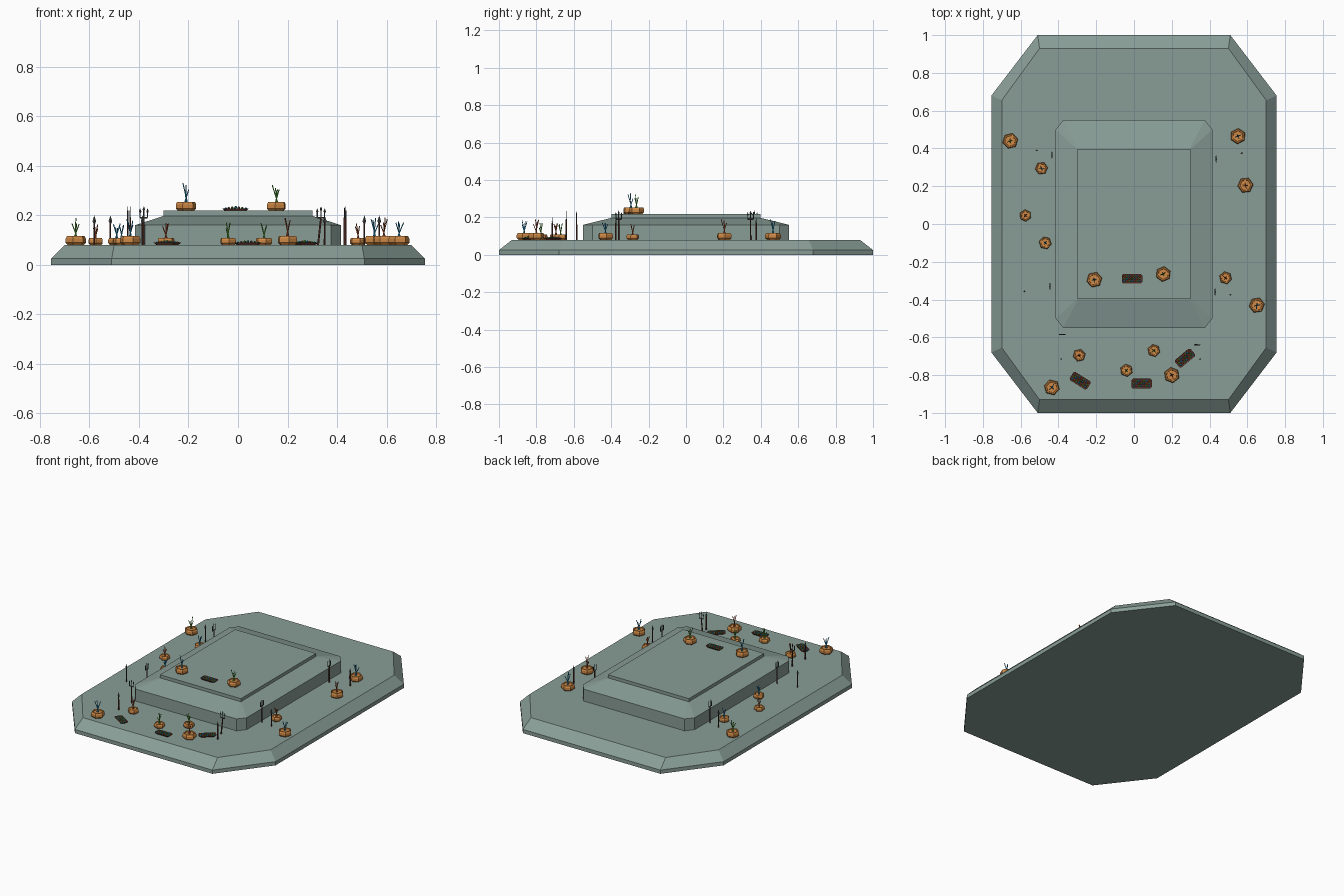
import bpy, bmesh, math, random
from mathutils import Vector, Matrix

if "Cube" in bpy.data.objects:
    bpy.data.objects.remove(bpy.data.objects["Cube"])

random.seed(4)

def mat(name, r, g, b):
    m = bpy.data.materials.new(name)
    m.diffuse_color = (r, g, b, 1)
    m.use_nodes = True
    m.node_tree.nodes["Principled BSDF"].inputs["Base Color"].default_value = m.diffuse_color
    return m

STONE = mat("grey_green_stone", 0.25, 0.34, 0.31)
CLAY = mat("orange_clay", 0.62, 0.25, 0.06)
BLUE = mat("blue", 0.02, 0.28, 0.55)
GREEN = mat("green", 0.10, 0.38, 0.04)
RED = mat("red_orange", 0.45, 0.09, 0.03)
WOOD = mat("dark_wood", 0.11, 0.035, 0.025)
IRON = mat("dark_iron", 0.07, 0.08, 0.08)

def finish(name, bm, mats):
    bmesh.ops.recalc_face_normals(bm, faces=bm.faces)
    me = bpy.data.meshes.new(name)
    bm.to_mesh(me)
    bm.free()
    for m in mats:
        me.materials.append(m)
    ob = bpy.data.objects.new(name, me)
    bpy.context.collection.objects.link(ob)
    return ob

def loft(bm, rings, mi=0):
    """Skin a stack of equal-length point rings and cap both ends."""
    vs = [[bm.verts.new(p) for p in r] for r in rings]
    n = len(vs[0])
    fs = [bm.faces.new(vs[0][::-1]), bm.faces.new(vs[-1])]
    for a, b in zip(vs, vs[1:]):
        for i in range(n):
            fs.append(bm.faces.new((a[i], a[(i + 1) % n], b[(i + 1) % n], b[i])))
    for f in fs:
        f.material_index = mi

def octagon(hx, hy, cx, cy, z):
    """Rectangle with corners cut by cx, cy."""
    return [(hx, -hy + cy, z), (hx, hy - cy, z), (hx - cx, hy, z), (-hx + cx, hy, z),
            (-hx, hy - cy, z), (-hx, -hy + cy, z), (-hx + cx, -hy, z), (hx - cx, -hy, z)]

def rod(bm, a, b, r0, r1, mi, sides=5):
    """Thin tapered rod between two points."""
    a, b = Vector(a), Vector(b)
    q = (b - a).to_track_quat('Z', 'Y')
    ring = lambda c, r: [c + q @ Vector((r * math.cos(t), r * math.sin(t), 0))
                         for t in (2 * math.pi * i / sides for i in range(sides))]
    loft(bm, [ring(a, r0), ring(b, r1)], mi)

# Stone base with cut corners
bm = bmesh.new()
loft(bm, [octagon(0.755, 1.0, 0.245, 0.32, 0), octagon(0.755, 1.0, 0.245, 0.32, 0.025),
          octagon(0.70, 0.93, 0.20, 0.275, 0.08)])
finish("base_slab", bm, [STONE])

# Upper plinth with sloped shoulders
bm = bmesh.new()
loft(bm, [octagon(0.415, 0.55, 0.04, 0.05, 0.07), octagon(0.415, 0.55, 0.04, 0.05, 0.16),
          octagon(0.30, 0.40, 0.004, 0.004, 0.197)])
finish("plinth", bm, [STONE])

# Flat top plate
bm = bmesh.new()
loft(bm, [[(sx * 0.30, sy * 0.398, z) for sx, sy in ((1, -1), (1, 1), (-1, 1), (-1, -1))]
          for z in (0.19, 0.218)])
finish("top_plate", bm, [STONE])

# Hexagonal pots holding thin sticks: x, y, ground height, radius, stick colour
POTS = [(-0.655, 0.44, 0.08, 0.042, 1), (-0.49, 0.295, 0.08, 0.034, 0),
        (-0.575, 0.045, 0.08, 0.032, 2), (-0.47, -0.10, 0.08, 0.034, 0),
        (0.55, 0.465, 0.08, 0.042, 0), (0.59, 0.205, 0.08, 0.042, 2),
        (0.485, -0.285, 0.08, 0.034, 2), (0.65, -0.43, 0.08, 0.042, 0),
        (-0.21, -0.295, 0.218, 0.042, 0), (0.155, -0.265, 0.218, 0.041, 1),
        (-0.29, -0.695, 0.08, 0.034, 2), (0.105, -0.67, 0.08, 0.034, 1),
        (-0.04, -0.775, 0.08, 0.034, 1), (0.20, -0.80, 0.08, 0.042, 2),
        (-0.435, -0.865, 0.08, 0.042, 0)]
for k, (x, y, z, r, c) in enumerate(POTS):
    bm = bmesh.new()
    turn = random.uniform(0, 1)
    h = r * 0.85
    prof = [(0.78, 0), (1, 0.25), (1, 0.72), (0.88, 1), (0.72, 1), (0.68, 0.88)]
    loft(bm, [[(x + r * s * math.cos(turn + i * math.pi / 3),
                y + r * s * math.sin(turn + i * math.pi / 3), z + h * t) for i in range(6)]
              for s, t in prof])
    finish(f"pot_{k + 1}", bm, [CLAY])
    bm = bmesh.new()
    for j in range(4):
        a = turn + j * math.pi / 2 + random.uniform(-0.3, 0.3)
        d = r * random.uniform(0.25, 0.45)
        top = r * random.uniform(1.9, 2.65)
        foot = (x - 0.15 * r * math.cos(a), y - 0.15 * r * math.sin(a), z + h * 0.85)
        rod(bm, foot, (x + d * math.cos(a), y + d * math.sin(a), z + top),
            0.0022, 0.0022, 0)
    finish(f"pot_sticks_{k + 1}", bm, [(BLUE, GREEN, RED)[c]])

# Trays heaped with small coloured offerings: x, y, height, turn in degrees
TRAYS = [(-0.01, -0.29, 0.218, 0), (-0.285, -0.83, 0.08, -32),
         (0.04, -0.845, 0.08, 0), (0.27, -0.71, 0.08, 40)]
for k, (x, y, z, deg) in enumerate(TRAYS):
    M = Matrix.Translation((x, y, z)) @ Matrix.Rotation(math.radians(deg), 4, 'Z')
    bm = bmesh.new()
    loft(bm, [[M @ Vector(p) for p in octagon(hx, hy, 0.008, 0.008, h)]
              for hx, hy, h in ((0.045, 0.02, 0), (0.054, 0.026, 0.009), (0.048, 0.021, 0.006))])
    finish(f"tray_{k + 1}", bm, [WOOD])
    bm = bmesh.new()
    for i in range(7):
        for j in range(3):
            px, py = (i - 3) * 0.0135, (j - 1) * 0.013
            pz = 0.008 + 0.006 * (1 - abs(i - 3) / 3) * (1 if j == 1 else 0.5)
            res = bmesh.ops.create_icosphere(bm, subdivisions=1, radius=0.0062,
                                             matrix=M @ Matrix.Translation((px, py, pz)))
            for f in {f for v in res["verts"] for f in v.link_faces}:
                f.material_index = (i + 2 * j) % 3
    finish(f"offerings_{k + 1}", bm, [BLUE, RED, GREEN])

def blade(bm, base, w, h, side):
    """Leaf-shaped spear point."""
    b = Vector(base)
    s, n, u = Vector(side), Vector((-side[1], side[0], 0)), Vector((0, 0, 1))
    ring = lambda z, q: [b + u * z + s * q, b + u * z + n * q * 0.4,
                         b + u * z - s * q, b + u * z - n * q * 0.4]
    loft(bm, [ring(0, w * 0.3), ring(h * 0.35, w), ring(h, w * 0.05)], 1)

# Tridents: x, y, prong direction, lean along x
TRIDENTS = [(-0.435, 0.365, (0, 1, 0), 0), (0.435, 0.345, (0, 1, 0), 0),
            (-0.445, -0.33, (0, 1, 0), 0), (0.43, -0.36, (0, 1, 0), 0),
            (-0.38, -0.585, (1, 0, 0), 0), (0.335, -0.64, (1, 0, 0), 0.012)]
for k, (x, y, side, lean) in enumerate(TRIDENTS):
    bm = bmesh.new()
    s, up = Vector(side), Vector((0, 0, 1))
    neck = Vector((x, y, 0.19))
    rod(bm, (x - lean, y, 0.078), neck, 0.0042, 0.0036, 0)
    rod(bm, neck - s * 0.015, neck + s * 0.015, 0.003, 0.003, 1)
    for d in (-0.015, 0, 0.015):
        p = neck + s * d
        tip = 0.03 if d == 0 else 0.022
        rod(bm, p, p + up * tip, 0.0025, 0.0025, 1)
        blade(bm, p + up * (tip - 0.004), 0.005, 0.02, side)
    finish(f"trident_{k + 1}", bm, [WOOD, IRON])

# Short spears: x, y
SPEARS = [(-0.515, 0.39), (0.57, 0.375), (-0.58, -0.355), (0.51, -0.375),
          (-0.385, -0.715), (0.35, -0.715)]
for k, (x, y) in enumerate(SPEARS):
    bm = bmesh.new()
    rod(bm, (x, y, 0.078), (x, y, 0.17), 0.004, 0.0035, 0)
    blade(bm, (x, y, 0.164), 0.0075, 0.034, (1, 0, 0))
    finish(f"spear_{k + 1}", bm, [WOOD, IRON])
